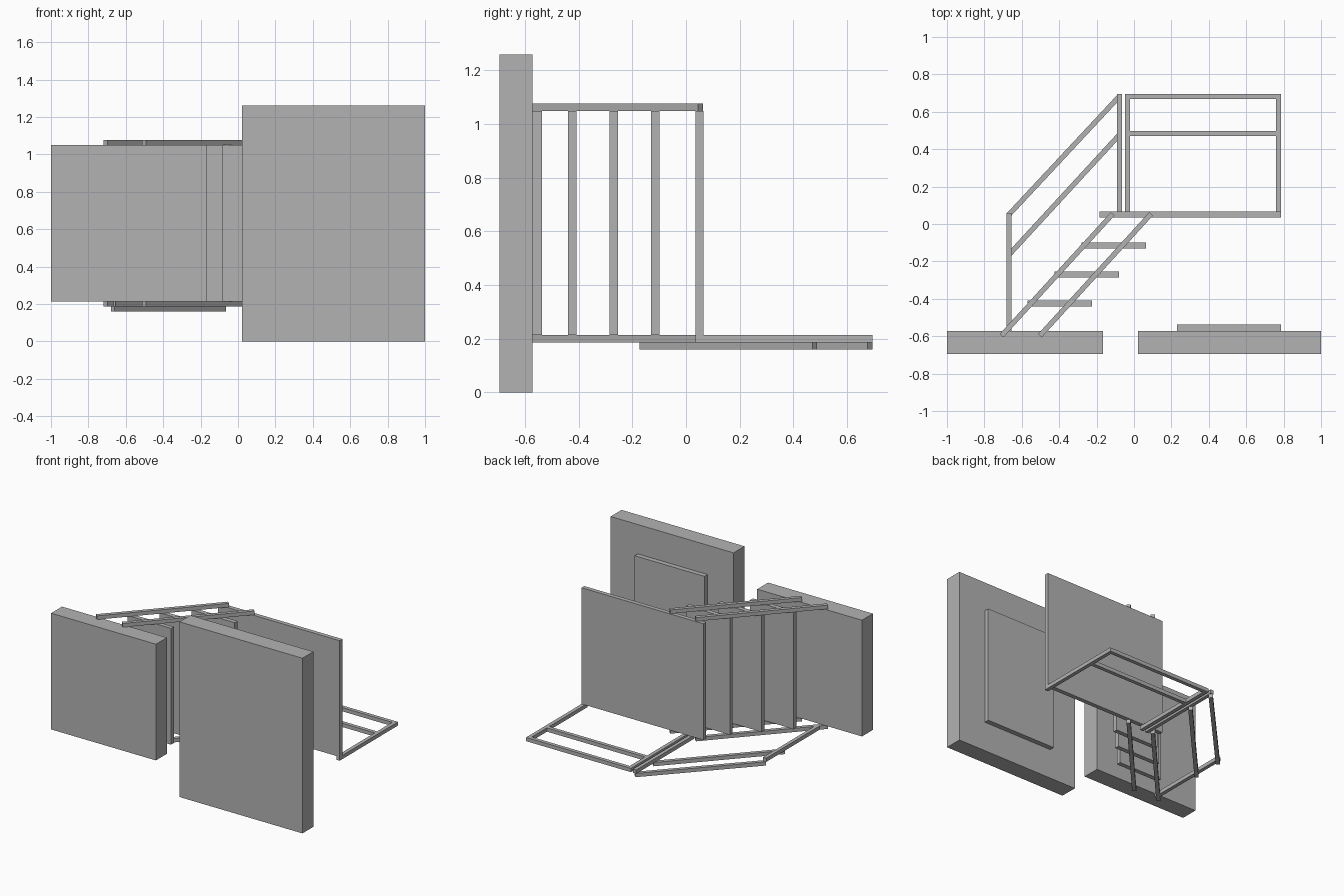
import bpy
from math import atan2, hypot
from mathutils import Matrix, Vector

cube = bpy.data.objects.get("Cube")
if cube:
    bpy.data.objects.remove(cube, do_unlink=True)

grey = bpy.data.materials.new("plain grey")
grey.use_nodes = True
grey.diffuse_color = (0.45, 0.45, 0.45, 1)
grey.node_tree.nodes["Principled BSDF"].inputs["Base Color"].default_value = (0.45, 0.45, 0.45, 1)


def place_cube(name, matrix):
    bpy.ops.mesh.primitive_cube_add(size=1)
    ob = bpy.context.object
    ob.name = ob.data.name = name
    ob.data.transform(matrix)
    ob.data.materials.append(grey)
    return ob


def box(name, x, y, z):
    """Axis-aligned box from (low, high) ranges."""
    centre = Vector([(a + b) / 2 for a, b in (x, y, z)])
    size = Vector([b - a for a, b in (x, y, z)])
    return place_cube(name, Matrix.Translation(centre) @ Matrix.Diagonal(size).to_4x4())


def bar(name, start, end, z):
    """Square-ended sloping bar in the xy plane."""
    dx, dy = end[0] - start[0], end[1] - start[1]
    centre = ((start[0] + end[0]) / 2, (start[1] + end[1]) / 2, (z[0] + z[1]) / 2)
    size = Matrix.Diagonal((hypot(dx, dy), BAR, z[1] - z[0], 1))
    return place_cube(name, Matrix.Translation(centre) @ Matrix.Rotation(atan2(dy, dx), 4, "Z") @ size)


BAR = 0.027
WIDTH = (0.213, 1.049)                       # stair width along z
INNER = (WIDTH[0] - BAR, WIDTH[0])           # layer beside the stair
OUTER = (INNER[0] - BAR, INNER[0])           # layer beside the posts
FAR = (WIDTH[1], WIDTH[1] + BAR)             # opposite side of the stair
DECK = (0.035, 0.066)
GROUND = (-0.696, -0.572)

# Foundations and pad
box("lower_foundation", (-1.0, -0.166), GROUND, WIDTH)
box("upper_foundation", (0.022, 1.0), GROUND, (0, 1.26))
box("foundation_pad", (0.23, 0.785), (GROUND[1], -0.537), WIDTH)

# Landing deck and treads
box("landing_deck", (-0.185, 0.785), DECK, WIDTH)
for i in range(3):
    x, y = -0.57 + 0.145 * i, -0.44 + 0.155 * i
    box(f"tread_{i + 1}", (x, x + 0.345), (y, y + 0.032), WIDTH)

# Paired stringers on both sides
for side, layer in (("near", INNER), ("far", FAR)):
    for place, shift in (("front", 0), ("rear", 0.205)):
        bar(f"{side}_{place}_stringer", (-0.708 + shift, -0.597), (-0.114 + shift, 0.054), layer)

# Landing railing
for name, x in (("inner", -0.048), ("outer", 0.758)):
    box(f"landing_{name}_post", (x, x + BAR), (DECK[0], 0.696), INNER)
for name, y in (("top", 0.669), ("middle", 0.471)):
    box(f"landing_{name}_rail", (-0.021, 0.758), (y, y + BAR), INNER)

# Stair railing
box("stair_bottom_post", (-0.681, -0.655), (GROUND[1], 0.06), INNER)
box("stair_top_post", (-0.091, -0.065), (DECK[0], 0.696), INNER)
for name, low, high in (("top", 0.05, 0.686), ("middle", -0.165, 0.48)):
    bar(f"stair_{name}_rail", (-0.669, low), (-0.075, high), OUTER)
